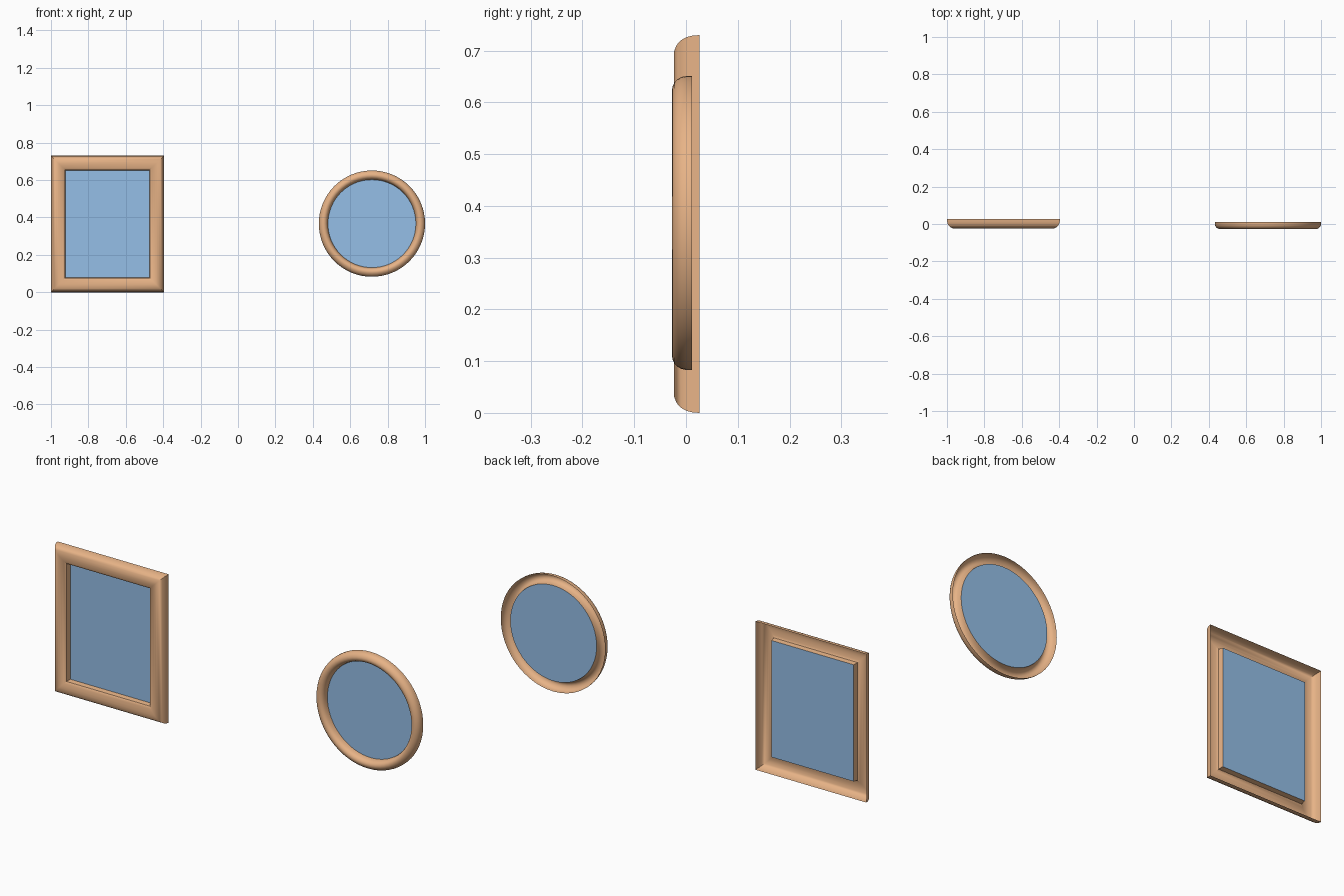
import bpy, bmesh, math

if "Cube" in bpy.data.objects:
    bpy.data.objects.remove(bpy.data.objects["Cube"])


def material(name, color):
    m = bpy.data.materials.new(name)
    m.diffuse_color = color
    m.use_nodes = True
    m.node_tree.nodes["Principled BSDF"].inputs["Base Color"].default_value = m.diffuse_color
    return m


wood = material("wood_orange", (0.80, 0.45, 0.24, 1))
blue = material("picture_blue", (0.30, 0.52, 0.80, 1))


def finish(name, bm, mat, smooth=True):
    me = bpy.data.meshes.new(name)
    bm.to_mesh(me)
    bm.free()
    me.materials.append(mat)
    ob = bpy.data.objects.new(name, me)
    bpy.context.collection.objects.link(ob)
    if smooth:
        bpy.ops.object.select_all(action='DESELECT')
        bpy.context.view_layer.objects.active = ob
        ob.select_set(True)
        bpy.ops.object.shade_smooth_by_angle(angle=math.radians(40))
    return ob


def rect_outline(inset):
    # Counter-clockwise corners as seen from the front
    x0, x1, z0, z1 = -1 + inset, -0.396 - inset, inset, 0.73 - inset
    return [(x0, z0), (x1, z0), (x1, z1), (x0, z1)]


def round_outline(inset, n=64):
    r = 0.284 - inset
    return [(0.716 + r * math.cos(2 * math.pi * k / n),
             0.367 + r * math.sin(2 * math.pi * k / n)) for k in range(n)]


def moulding(name, outline, profile):
    # Open-backed shell: each profile point is (inset from outer edge, depth y)
    bm = bmesh.new()
    loops = [[bm.verts.new((x, y, z)) for x, z in outline(d)] for d, y in profile]
    for a, b in zip(loops, loops[1:]):
        n = len(a)
        for j in range(n):
            k = (j + 1) % n
            bm.faces.new((a[j], a[k], b[k], b[j]))
    return finish(name, bm, wood)


def panel(name, outline, inset, y):
    bm = bmesh.new()
    bm.faces.new([bm.verts.new((x, y, z)) for x, z in outline(inset)])
    return finish(name, bm, blue, smooth=False)


# Rectangular frame: rounded outside, sloping in to a thin inner lip
moulding("rectangular_frame", rect_outline, [
    (0, 0.026), (0.001, 0.013), (0.004, 0.001), (0.010, -0.010), (0.019, -0.018),
    (0.031, -0.023), (0.042, -0.0235), (0.054, -0.021), (0.065, -0.017),
    (0.075, -0.011), (0.078, 0.013)])
panel("rectangular_picture", rect_outline, 0.078, 0.013)

# Round frame: half-round hollow rim
moulding("round_frame", round_outline, [
    (0, 0.012), (0, 0.000), (0.002, -0.009), (0.006, -0.016), (0.012, -0.022),
    (0.020, -0.026), (0.027, -0.027), (0.034, -0.025), (0.041, -0.020),
    (0.045, -0.013), (0.048, -0.003), (0.049, 0.008)])
panel("round_picture", round_outline, 0.049, 0.008)
